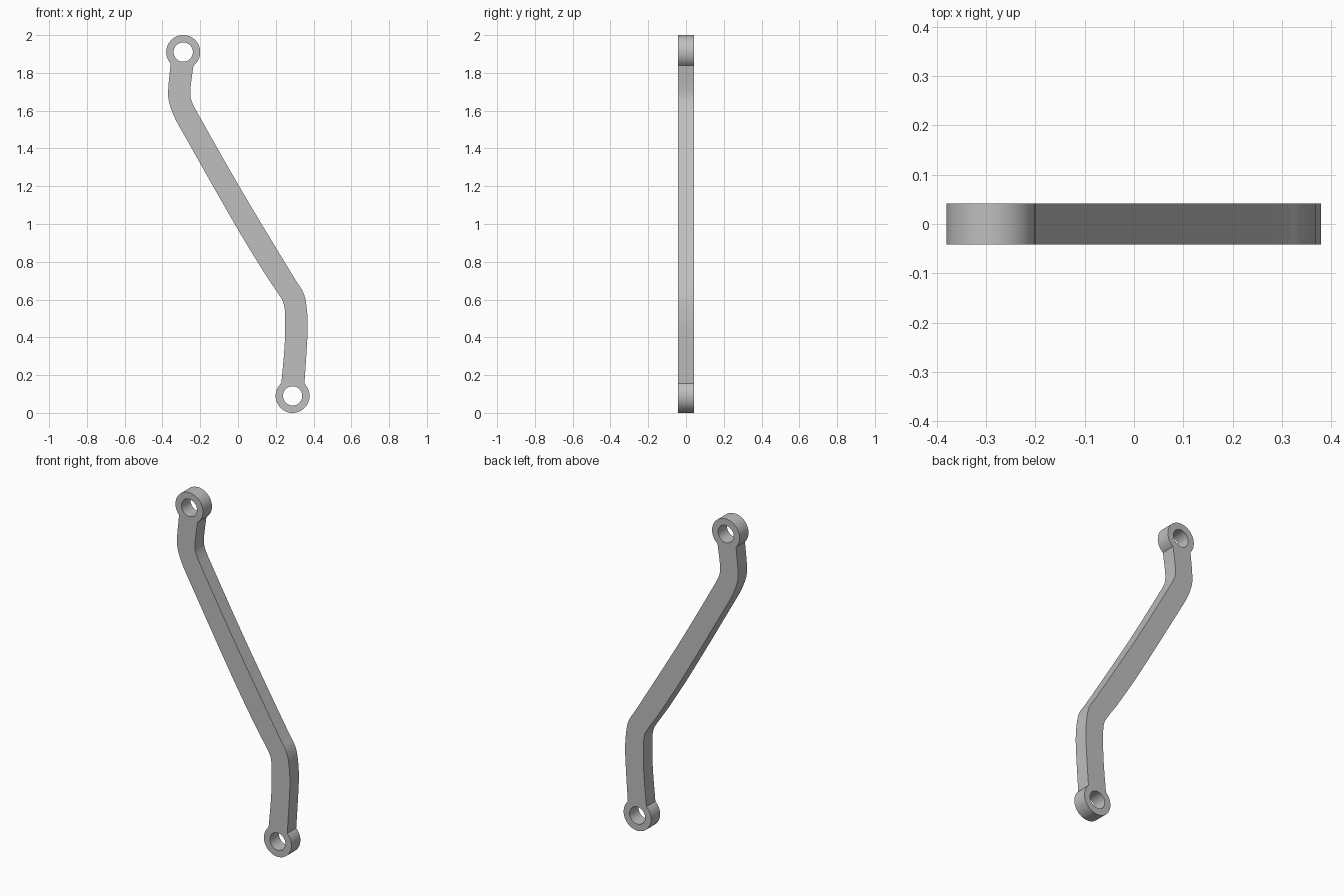
import bpy, bmesh, math
from mathutils import Vector, Matrix
from mathutils.geometry import interpolate_bezier

cube = bpy.data.objects.get("Cube")
if cube:
    bpy.data.objects.remove(cube, do_unlink=True)

RADIUS, HOLE, HALF_DEPTH = 0.09, 0.051, 0.042
TOP = Vector((-0.29, 1.91))
BOTTOM = Vector((0.289, 0.09))

# Bar edges in x and z, both from the top eye to the bottom eye
right_edge = [(-0.236, 1.838), (-0.252, 1.71), (-0.247, 1.655), (-0.204, 1.57),
              (0, 1.21), (0.167, 0.93), (0.31, 0.695), (0.342, 0.645),
              (0.359, 0.59), (0.369, 0.48), (0.365, 0.36), (0.352, 0.155)]
left_edge = [(-0.357, 1.849), (-0.37, 1.703), (-0.365, 1.645), (-0.336, 1.565),
             (-0.29, 1.48), (0, 0.97), (0.15, 0.725), (0.225, 0.613),
             (0.243, 0.575), (0.249, 0.52), (0.247, 0.36), (0.232, 0.155)]


def on_circle(centre, radius, angle):
    return centre + radius * Vector((math.cos(angle), math.sin(angle)))


def smooth_edge(points):
    """Soft curve through the points, with its ends set on the two eyes."""
    pts = [Vector(p) for p in points]
    for i, centre in ((0, TOP), (-1, BOTTOM)):
        pts[i] = centre + (pts[i] - centre).normalized() * RADIUS
    last = len(pts) - 1
    tangents = [(pts[min(i + 1, last)] - pts[max(i - 1, 0)]).normalized()
                for i in range(last + 1)]
    out = [pts[0]]
    for i in range(last):
        a, b = pts[i], pts[i + 1]
        reach = (b - a).length / 3
        out += interpolate_bezier(a, a + tangents[i] * reach,
                                  b - tangents[i + 1] * reach, b, 6)[1:]
    return [Vector(p[:2]) for p in out]


def eye_arc(centre, start, end, steps=48):
    """Clockwise arc around an eye, without its end points."""
    a = math.atan2(*(start - centre).yx)
    b = math.atan2(*(end - centre).yx)
    if b >= a:
        b -= math.tau
    return [on_circle(centre, RADIUS, a + (b - a) * i / steps) for i in range(1, steps)]


def add_loop(curve, points):
    spline = curve.splines.new('POLY')
    spline.points.add(len(points) - 1)
    for target, p in zip(spline.points, points):
        target.co = (p.x, p.y, 0, 1)
    spline.use_cyclic_u = True


# Outline of the bar and both eyes, with the pin holes
right, left = smooth_edge(right_edge), smooth_edge(left_edge)
outline = (right + eye_arc(BOTTOM, right[-1], left[-1])
           + left[::-1] + eye_arc(TOP, left[0], right[0]))
profile = bpy.data.curves.new("link_profile", 'CURVE')
profile.dimensions = '2D'
profile.fill_mode = 'BOTH'
profile.extrude = HALF_DEPTH
add_loop(profile, outline)
for centre in (TOP, BOTTOM):
    add_loop(profile, [on_circle(centre, HOLE, math.tau * i / 48) for i in range(48)])

# Solid link, stood upright
helper = bpy.data.objects.new("profile_helper", profile)
bpy.context.collection.objects.link(helper)
bpy.context.view_layer.update()
depsgraph = bpy.context.evaluated_depsgraph_get()
mesh = bpy.data.meshes.new_from_object(helper.evaluated_get(depsgraph))
bpy.data.objects.remove(helper, do_unlink=True)
bm = bmesh.new()
bm.from_mesh(mesh)
bmesh.ops.remove_doubles(bm, verts=bm.verts, dist=0.0001)
bmesh.ops.transform(bm, matrix=Matrix.Rotation(math.pi / 2, 4, 'X'), verts=bm.verts)
bmesh.ops.recalc_face_normals(bm, faces=bm.faces)
bm.to_mesh(mesh)
bm.free()

# Plain grey metal
grey = bpy.data.materials.new("grey_metal")
grey.use_nodes = True
colour = (0.52, 0.52, 0.52, 1)
grey.diffuse_color = colour
grey.node_tree.nodes["Principled BSDF"].inputs["Base Color"].default_value = colour
mesh.materials.clear()
mesh.materials.append(grey)

link = bpy.data.objects.new("bent_link_arm", mesh)
bpy.context.collection.objects.link(link)
bpy.ops.object.select_all(action='DESELECT')
link.select_set(True)
bpy.context.view_layer.objects.active = link
bpy.ops.object.shade_smooth_by_angle(angle=math.radians(30))
